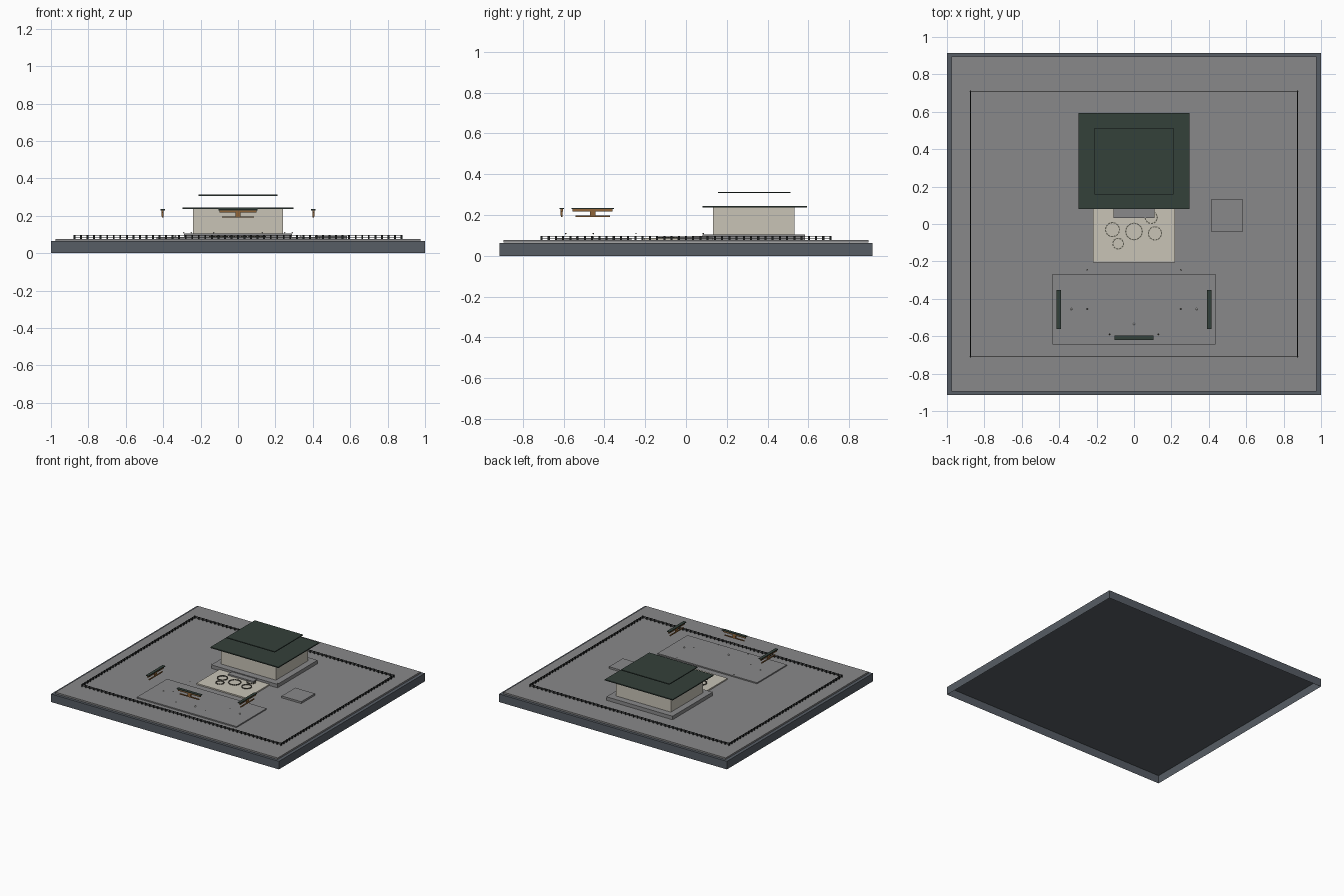
import bpy, bmesh, math
from mathutils import Matrix, Vector

cube = bpy.data.objects.get("Cube")
if cube:
    bpy.data.objects.remove(cube, do_unlink=True)


def material(name, r, g, b):
    m = bpy.data.materials.new(name)
    m.use_nodes = True
    m.diffuse_color = (r, g, b, 1)
    m.node_tree.nodes["Principled BSDF"].inputs["Base Color"].default_value = (r, g, b, 1)
    return m


SLATE = material("slate", .095, .11, .13)
PAVING = material("paving grey", .25, .25, .255)
CREAM = material("cream", .58, .55, .47)
GREEN = material("dark green", .034, .052, .042)
WOOD = material("brown wood", .28, .13, .04)
IRON = material("black iron", .012, .014, .014)
STONE = material("dark stone", .12, .115, .09)
WHITE = material("white", .8, .8, .78)


def finish(name, bm, mat):
    mesh = bpy.data.meshes.new(name)
    bm.to_mesh(mesh)
    bm.free()
    mesh.materials.append(mat)
    obj = bpy.data.objects.new(name, mesh)
    bpy.context.collection.objects.link(obj)
    return obj


def add_box(bm, x0, x1, y0, y1, z0, z1, turn=Matrix()):
    centre = Vector(((x0 + x1) / 2, (y0 + y1) / 2, (z0 + z1) / 2))
    size = Matrix.Diagonal((x1 - x0, y1 - y0, z1 - z0, 1))
    bmesh.ops.create_cube(bm, size=1, matrix=turn @ Matrix.Translation(centre) @ size)


def box(name, mat, *bounds, turn=Matrix()):
    bm = bmesh.new()
    add_box(bm, *bounds, turn)
    return finish(name, bm, mat)


# Hollow plinth, open underneath, with the paved ground on top
bm = bmesh.new()
add_box(bm, -1, 1, -.915, .915, 0, .064)
bm.normal_update()
bmesh.ops.delete(bm, geom=[f for f in bm.faces if f.normal.z < -.5], context="FACES_ONLY")
finish("plinth", bm, SLATE)
box("ground", PAVING, -.975, .975, -.895, .895, .0645, .077)

# Paved terraces
box("courtyard", PAVING, -.437, .437, -.643, -.266, .077, .086)
box("side_terrace", PAVING, .412, .584, -.041, .13, .077, .092)
box("hall_platform", PAVING, -.29, .29, .08, .583, .077, .105)
box("hall_step", PAVING, -.11, .11, .033, .08, .077, .098)
box("forecourt", CREAM, -.22, .22, -.207, .08, .077, .087)

# Hall with two floating roof plates
box("hall_body", CREAM, -.24, .24, .132, .532, .105, .236)
box("lower_roof", GREEN, -.298, .298, .08, .593, .236, .244)
box("upper_roof", GREEN, -.212, .212, .158, .512, .307, .314)

# Rings of small stones on the forecourt
bm = bmesh.new()
for x, y, r in ((-.115, -.03, .037), (0, -.04, .044), (.112, -.05, .035),
                (.092, .035, .032), (-.085, -.105, .028)):
    count = round(r * 400)
    for i in range(count):
        a = math.tau * i / count
        turn = Matrix.Translation((x, y, 0)) @ Matrix.Rotation(a, 4, "Z")
        add_box(bm, r - .003, r + .003, -.006, .006, .086, .093, turn)
finish("stone_rings", bm, STONE)

# Three ceremonial gates, the side pair turned a quarter
gates = (("front_gate", 0, -.609, 0),
         ("left_gate", .403, -.457, 90), ("right_gate", -.403, -.457, -90))
for name, x, y, angle in gates:
    turn = Matrix.Translation((x, y, 0)) @ Matrix.Rotation(math.radians(angle), 4, "Z")
    box(name + "_roof", GREEN, -.105, .105, -.012, .012, .229, .235, turn=turn)
    box(name + "_beam", WOOD, -.098, .098, -.006, .006, .217, .229, turn=turn)
    box(name + "_plaque", WOOD, -.013, .013, -.005, .005, .197, .217, turn=turn)
    box(name + "_lower_beam", WOOD, -.085, .085, -.004, .004, .19, .197, turn=turn)

# Perimeter fence: posts and rails
bm = bmesh.new()
for s in (-1, 1):
    x, y = .874 * s, .708 * s
    for z in (.084, .094):
        add_box(bm, -.874, .874, y - .0012, y + .0012, z, z + .003)
        add_box(bm, x - .002, x + .002, -.708, .708, z, z + .003)
    for i in range(51):
        px = -.874 + i * 1.748 / 50
        add_box(bm, px - .005, px + .005, y - .0015, y + .0015, .077, .098)
    for i in range(41):
        py = -.708 + i * 1.416 / 40
        add_box(bm, x - .0025, x + .0025, py - .005, py + .005, .077, .098)
finish("fence", bm, IRON)


# Small lamp heads and white ground lights
def beads(name, mat, spots, r, z):
    bm = bmesh.new()
    for x, y in spots:
        bmesh.ops.create_icosphere(bm, subdivisions=1, radius=r,
                                   matrix=Matrix.Translation((x, y, z)))
    finish(name, bm, mat)


lamps = [(s * x, y) for s in (-1, 1)
         for x, y in ((.25, -.245), (.25, -.455), (.13, -.59), (.29, .085))]
beads("lamp_heads", STONE, lamps, .004, .109)
beads("ground_lights", WHITE, ((-.335, -.455), (.335, -.455), (0, -.535)), .006, .088)
